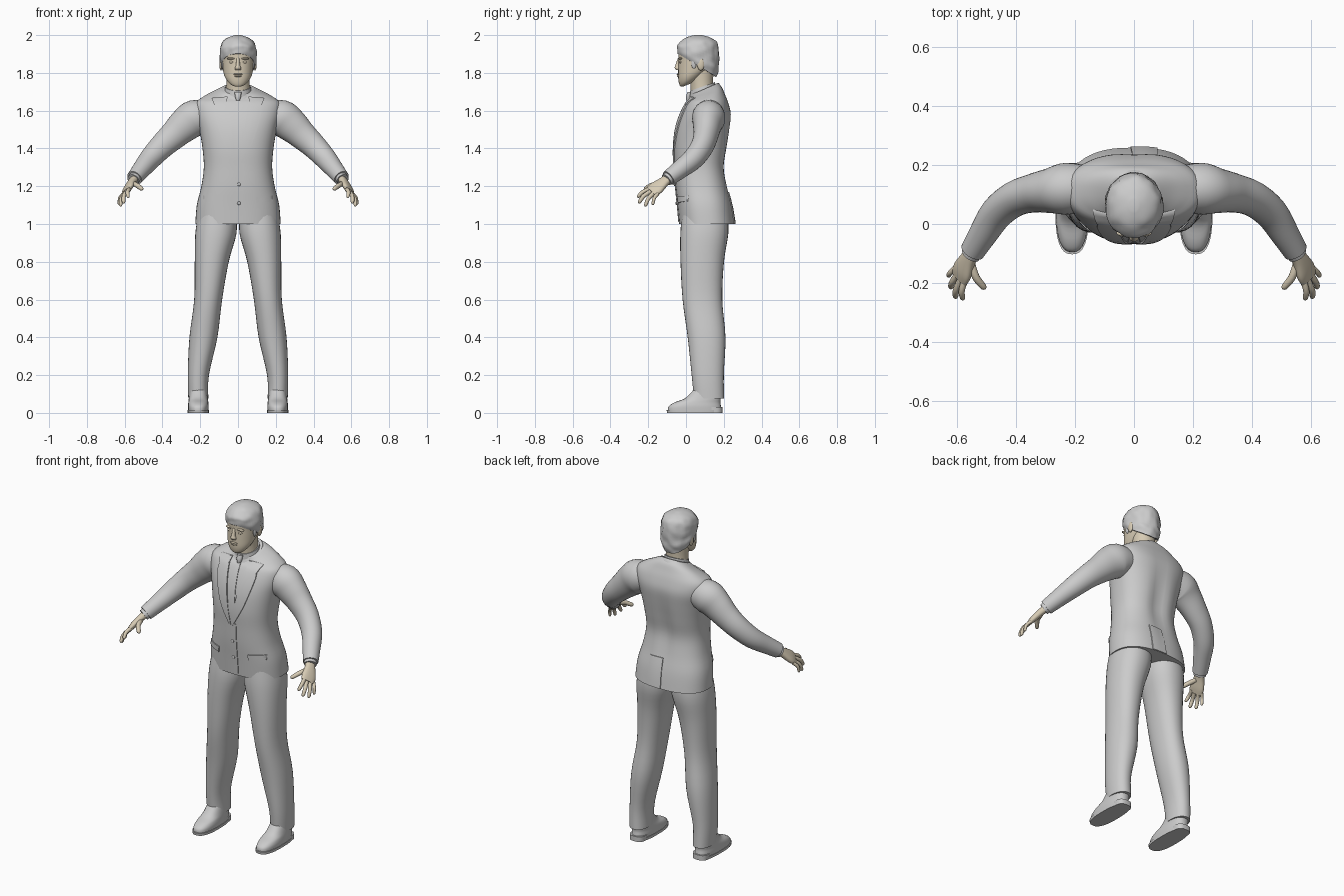
import bpy, bmesh, math
from mathutils import Vector, noise
from mathutils.bvhtree import BVHTree

if "Cube" in bpy.data.objects:
    bpy.data.objects.remove(bpy.data.objects["Cube"])


def material(name, rgb):
    m = bpy.data.materials.new(name)
    m.use_nodes = True
    m.diffuse_color = (*rgb, 1)
    bsdf = m.node_tree.nodes["Principled BSDF"]
    bsdf.inputs["Base Color"].default_value = (*rgb, 1)
    bsdf.inputs["Roughness"].default_value = 0.8
    return m


GREY = material("grey cloth", (0.6, 0.6, 0.6))
SKIN = material("pale skin", (0.68, 0.6, 0.46))


def finish(bm, name, mat):
    bmesh.ops.recalc_face_normals(bm, faces=bm.faces)
    me = bpy.data.meshes.new(name)
    bm.to_mesh(me)
    bm.free()
    me.materials.append(mat)
    me.shade_smooth()
    me.set_sharp_from_angle(angle=math.radians(45))
    ob = bpy.data.objects.new(name, me)
    bpy.context.collection.objects.link(ob)
    return ob


def spline(points, sub=4):
    """Smooth curve through tuples of any length."""
    p = [Vector(q) for q in points]
    p = [p[0]] + p + [p[-1]]
    out = []
    for a, b, c, d in zip(p, p[1:], p[2:], p[3:]):
        for i in range(sub):
            t = i / sub
            out.append(b + (c - a) * (t / 2) + (a * 2 - b * 5 + c * 4 - d) * (t * t / 2)
                       + (b * 3 - a - c * 3 + d) * (t ** 3 / 2))
    return out + [p[-1]]


def loft(name, stations, mat, side=1, ref=None, power=2, warp=None, n=32):
    """Skin rings of (x, y, z, width, depth, tilt); level unless ref gives the width direction."""
    rows = spline([tuple(s) + (0,) * (6 - len(s)) for s in stations])
    bm = bmesh.new()
    rings = []
    for i, r in enumerate(rows):
        c = Vector(r[:3])
        if ref:
            t = (Vector(rows[min(i + 1, len(rows) - 1)][:3]) - Vector(rows[max(i - 1, 0)][:3])).normalized()
            u = Vector(ref)
            u = (u - t * u.dot(t)).normalized()
            v = t.cross(u)
        else:
            u, v = Vector((1, 0, 0)), Vector((0, 1, r[5]))
        ring = []
        for k in range(n):
            a = math.tau * k / n
            ca, sa = math.cos(a), math.sin(a)
            co = (c + u * math.copysign(abs(ca) ** (2 / power), ca) * r[3]
                  + v * math.copysign(abs(sa) ** (2 / power), sa) * r[4])
            co = warp(co) if warp else co
            ring.append(bm.verts.new((co.x * side, co.y, co.z)))
        rings.append(ring)
    for a, b in zip(rings, rings[1:]):
        for k in range(n):
            bm.faces.new((a[k], a[k - 1], b[k - 1], b[k]))
    bm.faces.new(rings[0])
    bm.faces.new(rings[-1])
    return finish(bm, name, mat)


def blob(name, loc, size, mat):
    bm = bmesh.new()
    bmesh.ops.create_uvsphere(bm, u_segments=16, v_segments=10, radius=1)
    bmesh.ops.scale(bm, vec=size, verts=bm.verts)
    bmesh.ops.translate(bm, vec=loc, verts=bm.verts)
    return finish(bm, name, mat)


# Jacket body, with a furrow down the spine
def furrow(co):
    if co.y > 0.1:
        co.y -= 0.018 * math.exp(-(co.x / 0.045) ** 2 - ((co.z - 1.35) / 0.2) ** 2)
    return co


jacket = loft("jacket_body", [
    (0, .112, 1.0, .226, .148), (0, .1, 1.1, .218, .145), (0, .083, 1.2, .194, .138),
    (0, .073, 1.3, .181, .133), (0, .078, 1.4, .188, .142), (0, .09, 1.5, .205, .144),
    (0, .105, 1.58, .225, .135), (0, .113, 1.64, .225, .113), (0, .113, 1.675, .18, .093, .15),
    (0, .11, 1.7, .125, .08, .3), (0, .1, 1.715, .085, .07, .4)],
    GREY, power=2.4, warp=furrow, n=48)
surface = BVHTree.FromPolygons([v.co for v in jacket.data.vertices],
                               [tuple(p.vertices) for p in jacket.data.polygons])


def strip(name, edge_a, edge_b, side=1, face=-1, thick=0.007, cols=6):
    """Thin cloth plate laid on the jacket between two (x, z) edges."""
    bm = bmesh.new()
    grid = []
    for a, b in zip(spline(edge_a), spline(edge_b)):
        row = []
        for k in range(cols + 1):
            p = a.lerp(b, k / cols)
            hit = surface.ray_cast(Vector((p.x * side, face * 2, p.y)), Vector((0, -face, 0)))[0]
            row.append(bm.verts.new((p.x * side, hit.y if hit else 0.03, p.y)))
        grid.append(row)
    for r, s in zip(grid, grid[1:]):
        for k in range(cols):
            bm.faces.new((r[k], r[k + 1], s[k + 1], s[k]))
    ext = bmesh.ops.extrude_face_region(bm, geom=bm.faces[:])["geom"]
    moved = [g for g in ext if isinstance(g, bmesh.types.BMVert)]
    bmesh.ops.translate(bm, vec=(0, face * thick, 0), verts=moved)
    return finish(bm, name, GREY)


# Jacket front: tie, overlap, buttons, back vent
strip("tie", [(-.01, 1.67), (-.017, 1.55), (-.022, 1.4), (-.004, 1.32)],
      [(.01, 1.67), (.017, 1.55), (.022, 1.4), (.004, 1.32)], thick=.004)
strip("front_overlap", [(-.014, 1.32), (-.014, 1.15), (-.004, 1.01)],
      [(.03, 1.32), (.03, 1.15), (.03, 1.01)], thick=.004)
strip("back_vent", [(-.004, 1.17), (-.012, 1.002)], [(.08, 1.17), (.08, 1.002)], face=1, thick=.005)
for i, z in enumerate((1.21, 1.11)):
    y = surface.ray_cast(Vector((.005, -2, z)), Vector((0, 1, 0)))[0].y
    blob(f"button_{i + 1}", (.005, y - .005, z), (.009, .005, .009), GREY)

# Collars and tie knot
loft("jacket_collar", [(0, .102, 1.675, .112, .092, .35), (0, .1, 1.7, .094, .082, .42),
                       (0, .098, 1.715, .08, .073, .45)], GREY)
loft("shirt_collar", [(0, .09, 1.67, .076, .072, .35), (0, .088, 1.728, .067, .066, .35)], GREY)
loft("tie_knot", [(0, .012, 1.655, .01, .012), (0, .014, 1.675, .016, .014), (0, .02, 1.7, .018, .012)], GREY)

# Neck and head
loft("neck", [(0, .09, 1.66, .066, .064), (0, .083, 1.74, .062, .06), (0, .078, 1.82, .064, .07)], SKIN)
loft("head", [(0, .015, 1.74, .024, .03, .4), (0, .022, 1.748, .042, .05, .4), (0, .032, 1.768, .061, .068, .4),
              (0, .042, 1.795, .075, .083, .3), (0, .055, 1.83, .082, .096, .1), (0, .058, 1.87, .085, .098),
              (0, .06, 1.91, .088, .1), (0, .062, 1.95, .08, .09), (0, .062, 1.98, .05, .06)], SKIN, power=2.15)
loft("nose", [(0, -.034, 1.88, .008, .008), (0, -.043, 1.84, .011, .014), (0, -.044, 1.826, .017, .016),
              (0, -.04, 1.814, .014, .012)], SKIN, n=16)
blob("upper_lip", (0, -.041, 1.793, ), (.024, .009, .005), SKIN)
blob("lower_lip", (0, -.039, 1.784), (.02, .009, .006), SKIN)
blob("chin", (0, -.024, 1.757), (.025, .014, .014), SKIN)


# Hair cap with soft tufts
def tufts(co):
    out = Vector((co.x, co.y - .06, 0))
    return co + out * noise.noise(co * 28) * .07


loft("hair", [(0, .06, 1.84, .09, .104, -.6), (0, .062, 1.862, .097, .109, -.5), (0, .062, 1.89, .098, .11, -.38),
              (0, .065, 1.93, .096, .109, -.15), (0, .066, 1.965, .082, .095), (0, .064, 1.988, .052, .062),
              (0, .064, 2.0, .015, .02)], GREY, warp=tufts, n=48)

for side, label in ((1, "left"), (-1, "right")):
    # Face parts in pairs
    blob(label + "_ear", (side * .09, .078, 1.845), (.009, .019, .032), SKIN)
    blob(label + "_eye", (side * .034, -.029, 1.857), (.014, .008, .007), SKIN)
    blob(label + "_brow", (side * .036, -.03, 1.876), (.024, .012, .006), SKIN)
    blob(label + "_sideburn", (side * .083, .042, 1.852), (.007, .014, .03), GREY)

    # Lapels and pocket flaps
    strip(label + "_lapel", [(.06, 1.665), (.05, 1.6), (.026, 1.45), (.002, 1.31)],
          [(.105, 1.655), (.125, 1.6), (.08, 1.44), (.012, 1.31)], side)
    strip(label + "_collar_leaf", [(.055, 1.675), (.06, 1.645)], [(.14, 1.668), (.125, 1.63)], side, thick=.009)
    strip(label + "_pocket_flap", [(.095, 1.145), (.098, 1.112)], [(.185, 1.15), (.185, 1.12)], side)

    # Sleeve and cuff
    loft(label + "_sleeve", [
        (.14, .125, 1.575, .07, .07), (.225, .12, 1.562, .096, .088), (.28, .113, 1.525, .09, .077),
        (.34, .105, 1.47, .076, .066), (.405, .085, 1.41, .066, .06), (.465, .038, 1.345, .058, .056),
        (.51, -.03, 1.29, .049, .049), (.548, -.092, 1.243, .042, .042)], GREY, side, ref=(.5, 0, .8))
    loft(label + "_shirt_cuff", [(.54, -.08, 1.252, .036, .034), (.555, -.104, 1.234, .035, .032)],
         GREY, side, ref=(.5, .8, -.4))

    # Hand
    loft(label + "_palm", [(.54, -.085, 1.248, .026, .022), (.562, -.118, 1.222, .03, .02),
                           (.582, -.158, 1.19, .042, .018), (.592, -.185, 1.17, .038, .012)],
         SKIN, side, ref=(.5, .8, -.4), power=2.4)
    for finger, base, tip, r in (
            ("index", (.575, -.19, 1.185), (.583, -.258, 1.143), .0105),
            ("middle", (.588, -.188, 1.172), (.608, -.252, 1.112), .011),
            ("ring", (.6, -.172, 1.162), (.624, -.218, 1.095), .0105),
            ("little", (.607, -.15, 1.16), (.632, -.178, 1.102), .009),
            ("thumb", (.555, -.13, 1.215), (.507, -.222, 1.185), .013)):
        b, t = Vector(base), Vector(tip)
        mid = b.lerp(t, .5) + Vector((.006, -.004, .006))
        loft(f"{label}_{finger}_finger", [(*b, r * 1.1, r * 1.1), (*mid, r, r), (*b.lerp(t, .9), r * .85, r * .85),
                                          (*t, r * .3, r * .3)], SKIN, side, ref=(.5, .8, -.4), n=12)

    # Trouser leg
    loft(label + "_trouser_leg", [
        (.21, .122, .075, .053, .08), (.21, .115, .2, .056, .085), (.183, .109, .4, .074, .1),
        (.158, .087, .6, .074, .105), (.139, .086, .8, .09, .115), (.117, .097, .95, .109, .127),
        (.11, .1, 1.05, .1, .12)], GREY, side, power=2.2)

    # Shoe
    loft(label + "_shoe_sole", [(.21, .045, 0, .056, .145), (.21, .045, .016, .057, .148)],
         GREY, side, power=2.6)
    loft(label + "_shoe_heel", [(.21, .143, 0, .046, .05), (.21, .143, .03, .047, .05)], GREY, side, power=2.8)
    loft(label + "_shoe_upper", [
        (.21, .046, .012, .054, .142), (.21, .047, .035, .055, .138), (.21, .06, .055, .053, .122),
        (.21, .09, .078, .05, .094), (.21, .11, .12, .044, .072)], GREY, side, power=2.5)
